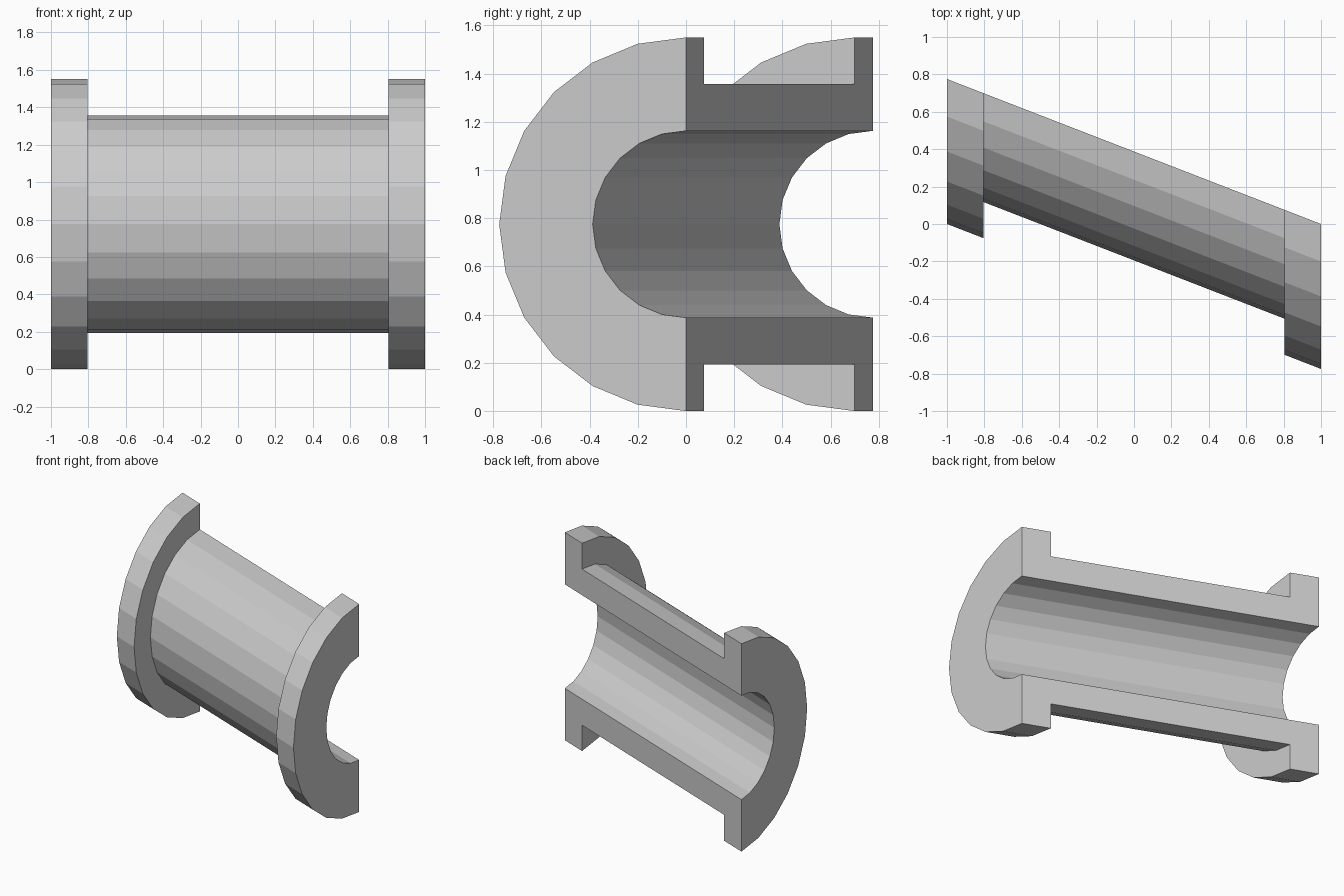
import bpy, bmesh
from math import sin, cos, pi

if "Cube" in bpy.data.objects:
    bpy.data.objects.remove(bpy.data.objects["Cube"])

R, BORE, TUBE = 0.775, 0.3875, 0.582   # flange, bore and tube radii
SEGMENTS = 12                          # flat sides over the half turn
FLANGE_X = 0.805                       # inner face of the flanges

# Lengthwise section (x, radius): mirrored about x = 0
half = [(1, BORE), (1, R), (FLANGE_X, R), (FLANGE_X, TUBE)]
profile = half + [(-x, r) for x, r in reversed(half)]

# Sweep the section through a half turn, skewed along a slanted axis
bm = bmesh.new()
rings = []
for i in range(SEGMENTS + 1):
    a = pi * i / SEGMENTS
    rings.append([bm.verts.new((x, R / 2 * (1 - x) - r * sin(a), R - r * cos(a)))
                  for x, r in profile])

n = len(profile)
for a, b in zip(rings, rings[1:]):
    for j in range(n):
        k = (j + 1) % n
        bm.faces.new((a[j], a[k], b[k], b[j]))

# Flat cut faces at the bottom and top of the half turn
bm.faces.new(rings[0])
bm.faces.new(rings[-1][::-1])
bmesh.ops.recalc_face_normals(bm, faces=bm.faces)

mesh = bpy.data.meshes.new("half_flanged_pipe")
bm.to_mesh(mesh)
bm.free()
pipe = bpy.data.objects.new("half_flanged_pipe", mesh)
bpy.context.collection.objects.link(pipe)
